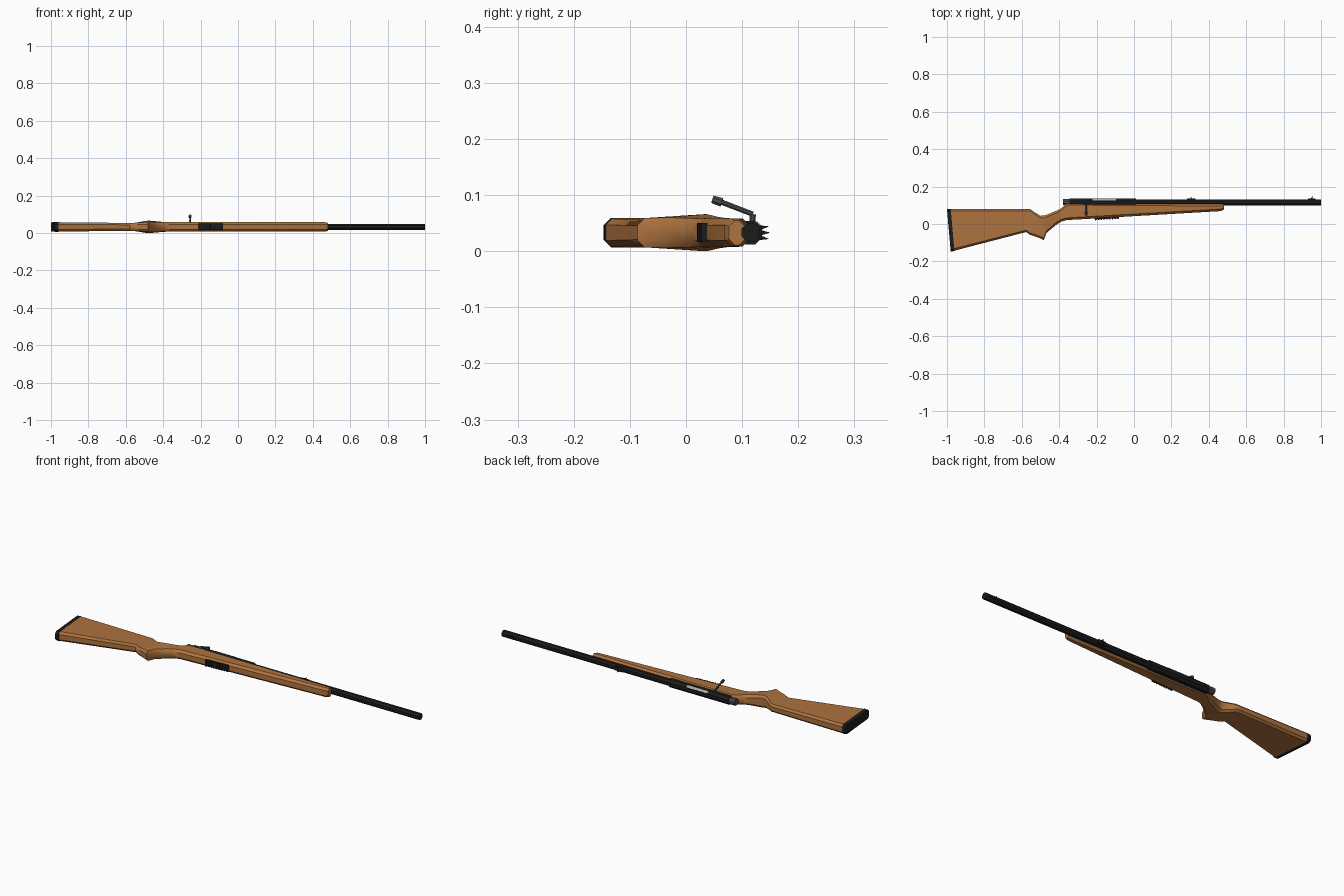
import bpy, bmesh, math
from mathutils import Vector, Matrix

if "Cube" in bpy.data.objects:
    bpy.data.objects.remove(bpy.data.objects["Cube"])

ZC = 0.033   # mid-plane of the rifle (it lies on its side)
YB = 0.115   # barrel axis


def mat(name, rgb):
    m = bpy.data.materials.new(name)
    m.diffuse_color = (*rgb, 1)
    m.use_nodes = True
    m.node_tree.nodes["Principled BSDF"].inputs["Base Color"].default_value = m.diffuse_color
    return m


WOOD = mat("walnut_wood", (0.42, 0.17, 0.05))
BLACK = mat("black_steel", (0.012, 0.012, 0.012))
GREY = mat("dark_grey_steel", (0.07, 0.07, 0.075))
SILVER = mat("bright_steel", (0.40, 0.40, 0.40))


def finish(bm, name, material, smooth=None):
    bmesh.ops.recalc_face_normals(bm, faces=bm.faces)
    me = bpy.data.meshes.new(name)
    bm.to_mesh(me)
    bm.free()
    me.materials.append(material)
    ob = bpy.data.objects.new(name, me)
    bpy.context.collection.objects.link(ob)
    if smooth:
        bpy.ops.object.select_all(action='DESELECT')
        ob.select_set(True)
        bpy.context.view_layer.objects.active = ob
        bpy.ops.object.shade_smooth_by_angle(angle=math.radians(smooth))
    return ob


def loft(name, material, stations, smooth=None):
    """Stations: x, top y, bottom y, half width at top, at bottom, chamfer, x shift of bottom."""
    bm = bmesh.new()
    rings = []
    for x, t, b, wt, wb, c, dx in stations:
        pts = [(t, wt - c), (t - c, wt), (b + c, wb), (b, wb - c)]
        pts += [(y, -z) for y, z in reversed(pts)]
        rings.append([bm.verts.new((x + dx * (t - y) / (t - b), y, ZC + z)) for y, z in pts])
    for r, s in zip(rings, rings[1:]):
        for i in range(8):
            j = (i + 1) % 8
            bm.faces.new((r[i], r[j], s[j], s[i]))
    bm.faces.new(rings[0])
    bm.faces.new(rings[-1])
    return finish(bm, name, material, smooth)


def rod(name, material, a, b, r1, r2=None, sides=8, smooth=None):
    a, b = Vector(a), Vector(b)
    d = b - a
    bm = bmesh.new()
    rot = d.to_track_quat('Z', 'Y').to_matrix().to_4x4()
    spin = Matrix.Rotation(math.pi / sides, 4, 'Z')
    bmesh.ops.create_cone(bm, cap_ends=True, segments=sides, radius1=r1,
                          radius2=r1 if r2 is None else r2, depth=d.length,
                          matrix=Matrix.Translation((a + b) / 2) @ rot @ spin)
    return finish(bm, name, material, smooth)


def box(name, material, centre, size, rx=0, rz=0):
    bm = bmesh.new()
    m = (Matrix.Translation(centre) @ Matrix.Rotation(rz, 4, 'Z')
         @ Matrix.Rotation(rx, 4, 'X') @ Matrix.Diagonal((*size, 1)))
    bmesh.ops.create_cube(bm, size=1, matrix=m)
    return finish(bm, name, material)


# Wooden stock from butt to fore-end
loft("stock", WOOD, [
    (-0.982, 0.080, -0.143, 0.025, 0.025, 0.011, 0.020),
    (-0.577, 0.080, -0.043, 0.021, 0.021, 0.010, 0),
    (-0.556, 0.080, -0.058, 0.021, 0.022, 0.010, 0),
    (-0.530, 0.062, -0.066, 0.026, 0.023, 0.010, 0),
    (-0.500, 0.044, -0.077, 0.031, 0.025, 0.011, 0),
    (-0.482, 0.045, -0.086, 0.033, 0.026, 0.012, 0),
    (-0.468, 0.049, -0.048, 0.033, 0.027, 0.012, 0),
    (-0.417, 0.070, -0.005, 0.028, 0.026, 0.012, 0),
    (-0.390, 0.083, 0.012, 0.026, 0.025, 0.012, 0),
    (-0.364, 0.108, 0.020, 0.025, 0.025, 0.012, 0),
    (-0.340, 0.113, 0.022, 0.025, 0.025, 0.012, 0),
    (0.465, 0.107, 0.069, 0.025, 0.025, 0.011, 0),
    (0.480, 0.105, 0.077, 0.022, 0.022, 0.010, 0),
], smooth=40)

# Rubber butt pad
loft("butt_pad", BLACK, [
    (-1.000, 0.079, -0.147, 0.024, 0.024, 0.011, 0.020),
    (-0.980, 0.081, -0.145, 0.026, 0.026, 0.011, 0.020)])

# Barrel, muzzle bore and receiver
rod("barrel", BLACK, (-0.05, YB, ZC), (1.0, YB, ZC), 0.0175)
rod("receiver", BLACK, (-0.345, YB, ZC), (0.01, YB, ZC), 0.0225)
rod("bolt_shroud", GREY, (-0.380, YB + 0.002, ZC), (-0.34, YB + 0.002, ZC), 0.018)

# Bright bolt seen through the ejection port
k = 0.0205 * math.sqrt(0.5)
box("ejection_port", SILVER, (-0.16, YB + k, ZC + k), (0.125, 0.013, 0.004), rx=-math.pi / 4)

# Bolt handle: root, bent arm and knob
P = [(-0.256, 0.118, ZC + 0.015), (-0.256, 0.119, 0.066), (-0.256, 0.062, 0.088)]
rod("bolt_handle_root", GREY, P[0], P[1], 0.006)
rod("bolt_handle_arm", GREY, P[1], P[2], 0.005)
rod("bolt_handle_knob", GREY, (-0.256, 0.064, 0.087), (-0.256, 0.047, 0.0925), 0.0085, 0.0075)

# Ribbed magazine plate under the stock
slope = math.atan(0.047 / 0.805)
box("magazine_plate", BLACK, (-0.145, 0.031, ZC), (0.13, 0.007, 0.034), rz=slope)
for i in range(9):
    x = -0.205 + i * 0.015
    box("magazine_rib", BLACK, (x, 0.031 + (x + 0.145) * slope - 0.003, ZC), (0.007, 0.009, 0.034), rz=slope)

# Rear sight with two ears, front sight with one blade
box("rear_sight_base", BLACK, (0.305, 0.131, ZC), (0.045, 0.008, 0.022))
for s in (-1, 1):
    rod("rear_sight_ear", BLACK, (0.305, 0.132, ZC + s * 0.009), (0.305, 0.147, ZC + s * 0.011), 0.006, 0.0005, 4)
box("front_sight_base", BLACK, (0.95, 0.131, ZC), (0.04, 0.008, 0.012))
rod("front_sight_blade", BLACK, (0.95, 0.132, ZC), (0.953, 0.149, ZC), 0.007, 0.0005, 4)
